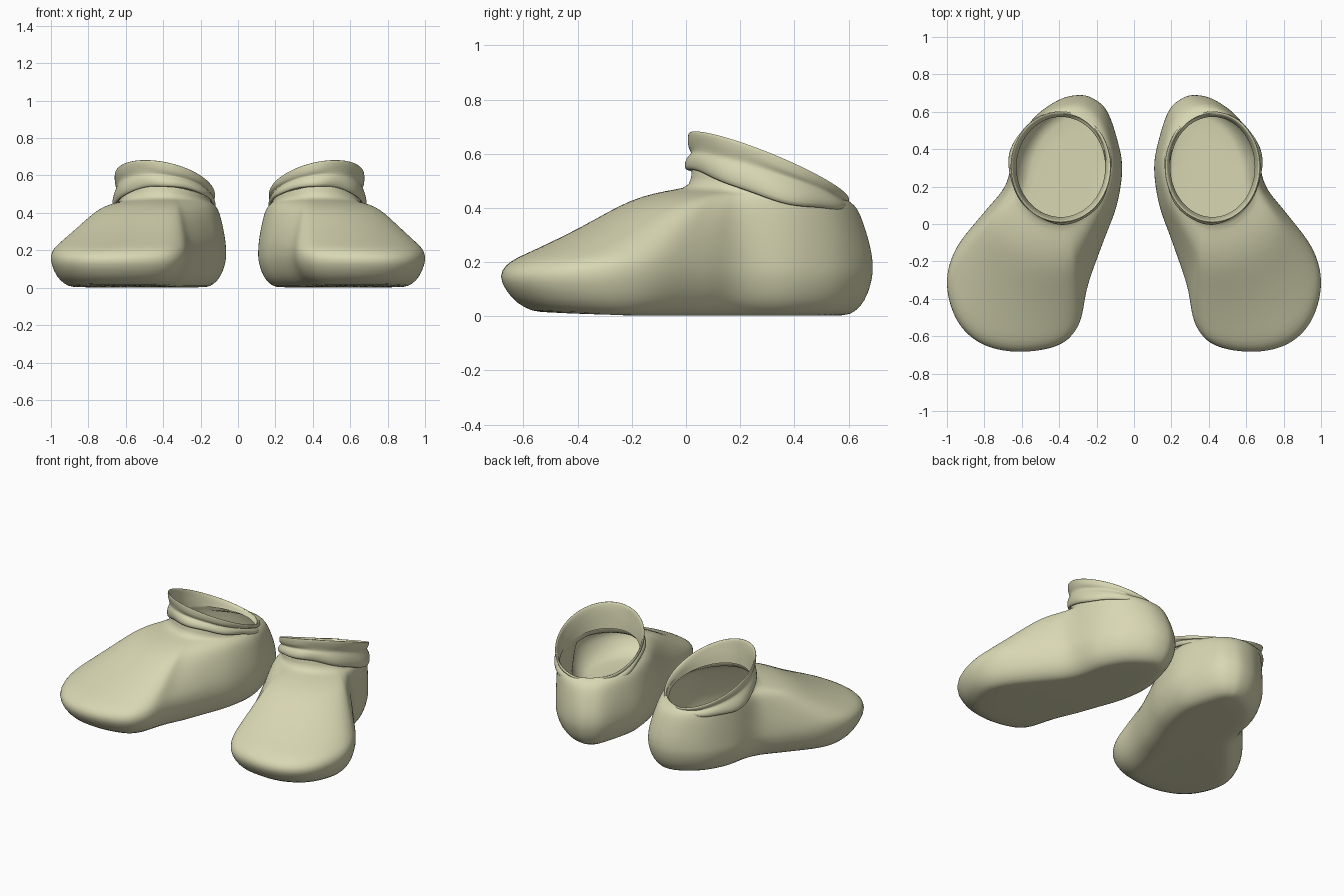
import bpy, bmesh, math
from mathutils import Vector

cube = bpy.data.objects.get("Cube")
if cube:
    bpy.data.objects.remove(cube)

khaki = bpy.data.materials.new("pale_khaki")
khaki.use_nodes = True
khaki.diffuse_color = (0.69, 0.68, 0.45, 1)
khaki.node_tree.nodes["Principled BSDF"].inputs["Base Color"].default_value = khaki.diffuse_color

# Widest outline of the left shoe, heel first
OUTLINE = [(.325, .69), (.25, .668), (.185, .605), (.135, .46), (.107, .3), (.135, .1),
           (.2, -.085), (.283, -.33), (.326, -.54), (.43, -.655), (.64, -.692), (.83, -.648),
           (.955, -.52), (1.005, -.32), (.955, -.13), (.81, .064), (.7, .21), (.655, .4),
           (.565, .56), (.435, .662)]
ANKLE = Vector((.42, .305))
NECK = Vector((.235, .285))


def smooth_loop(points, steps=4):
    """Closed Catmull-Rom curve through the points."""
    pts = [Vector(p) for p in points]
    n, loop = len(pts), []
    for i in range(n):
        a, b, c, d = (pts[(i + k) % n] for k in (-1, 0, 1, 2))
        for s in range(steps):
            t = s / steps
            loop.append(b + (c - a) * t / 2 + (2 * a - 5 * b + 4 * c - d) * t * t / 2
                        + (3 * b - a - 3 * c + d) * t ** 3 / 2)
    return loop


def sole_ring(loop, amount, height):
    """Inset a loop along its normals, with a rounder, lifted toe."""
    ring = []
    for i, p in enumerate(loop):
        along = (loop[(i + 1) % len(loop)] - loop[i - 1]).normalized()
        toe = min(1, max(0, (-.2 - p.y) / .45))
        q = p + Vector((-along.y, along.x)) * amount * (1 + .5 * toe)
        ring.append((q.x, q.y, height + .012 * toe))
    return ring


def loft(name, rings, place, cap, thickness):
    """Skin a stack of rings, optionally closing the first one."""
    bm = bmesh.new()
    rows = [[bm.verts.new((place(x), y, z)) for x, y, z in ring] for ring in rings]
    for low, high in zip(rows, rows[1:]):
        for i in range(len(low)):
            bm.faces.new((low[i - 1], low[i], high[i], high[i - 1]))
    if cap:
        bm.faces.new(rows[0])
    bmesh.ops.recalc_face_normals(bm, faces=bm.faces)
    mesh = bpy.data.meshes.new(name)
    bm.to_mesh(mesh)
    bm.free()
    mesh.materials.append(khaki)
    obj = bpy.data.objects.new(name, mesh)
    bpy.context.collection.objects.link(obj)
    if thickness:
        shell = obj.modifiers.new("Shell", 'SOLIDIFY')
        shell.thickness, shell.offset = thickness, -1
    sub = obj.modifiers.new("Smooth", 'SUBSURF')
    sub.levels = sub.render_levels = 1
    for poly in mesh.polygons:
        poly.use_smooth = True


def body_rings():
    """Rounded sole, then the upper blending from the outline into the ankle."""
    wide = smooth_loop(OUTLINE)
    rings = [sole_ring(wide, d, z)
             for d, z in ((.11, 0), (.085, .006), (.045, .033), (.016, .085))]
    neck = []
    for p in wide:
        d = (p - ANKLE).normalized()
        neck.append(ANKLE + d / math.hypot(d.x / NECK.x, d.y / NECK.y))
    longest = max((p - q).length for p, q in zip(wide, neck))
    for t, rise in ((0, 0), (.04, .12), (.1, .2), (.2, .29), (.32, .41), (.45, .55),
                    (.58, .71), (.7, .85), (.82, .93), (.92, .97), (1, 1)):
        ring = []
        for p, q in zip(wide, neck):
            # Short columns rise steeply before turning in
            power = 1 + 1.15 * (1 - (p - q).length / longest)
            pos = p.lerp(q, t ** power)
            top = .455 - .08 * (q.y - ANKLE.y)
            ring.append((pos.x, pos.y, .15 + (top - .15) * rise))
        rings.append(ring)
    rings.append([(q.x, q.y, .49 + .1 * (q.x - ANKLE.x) - .2 * (q.y - ANKLE.y)) for q in neck])
    return rings


def collar_rings(count=64):
    """Tilted cuff: size, height, sideways tilt, lengthwise tilt, wrinkle, side droop."""
    profile = ((.237, .475, 0, -.27, 0, .02), (.252, .46, 0, -.27, .006, .03),
               (.264, .474, .03, -.27, .007, .028), (.26, .495, .07, -.3, .004, .015),
               (.246, .506, .11, -.32, 0, .005), (.243, .511, .13, -.33, 0, 0),
               (.253, .52, .17, -.36, .003, 0), (.256, .538, .2, -.38, 0, 0),
               (.256, .553, .2, -.4, 0, 0), (.251, .556, .2, -.4, 0, 0),
               (.244, .549, .2, -.4, 0, 0), (.237, .522, .17, -.35, .002, 0),
               (.231, .495, .12, -.3, 0, 0), (.226, .46, .08, -.2, 0, 0))
    rings = []
    for size, height, tilt_x, tilt_y, wrinkle, droop in profile:
        ring = []
        for i in range(count):
            a = math.tau * i / count
            wave = wrinkle * (math.sin(3 * a + 1) + .5 * math.sin(7 * a))
            dx = (size + wave) * math.cos(a)
            dy = (size + .042 + wave) * math.sin(a)
            z = height + tilt_x * dx + tilt_y * dy - wave - droop * math.cos(a) ** 2
            ring.append((ANKLE.x + dx, ANKLE.y + dy, z))
        rings.append(ring)
    return rings


# The right shoe is a mirrored, slightly wider copy
for side_name, place in (("left", lambda x: x), ("right", lambda x: .05 - 1.05 * x)):
    loft(side_name + "_shoe_body", body_rings(), place, True, .006)
    loft(side_name + "_shoe_collar", collar_rings(), place, False, 0)
